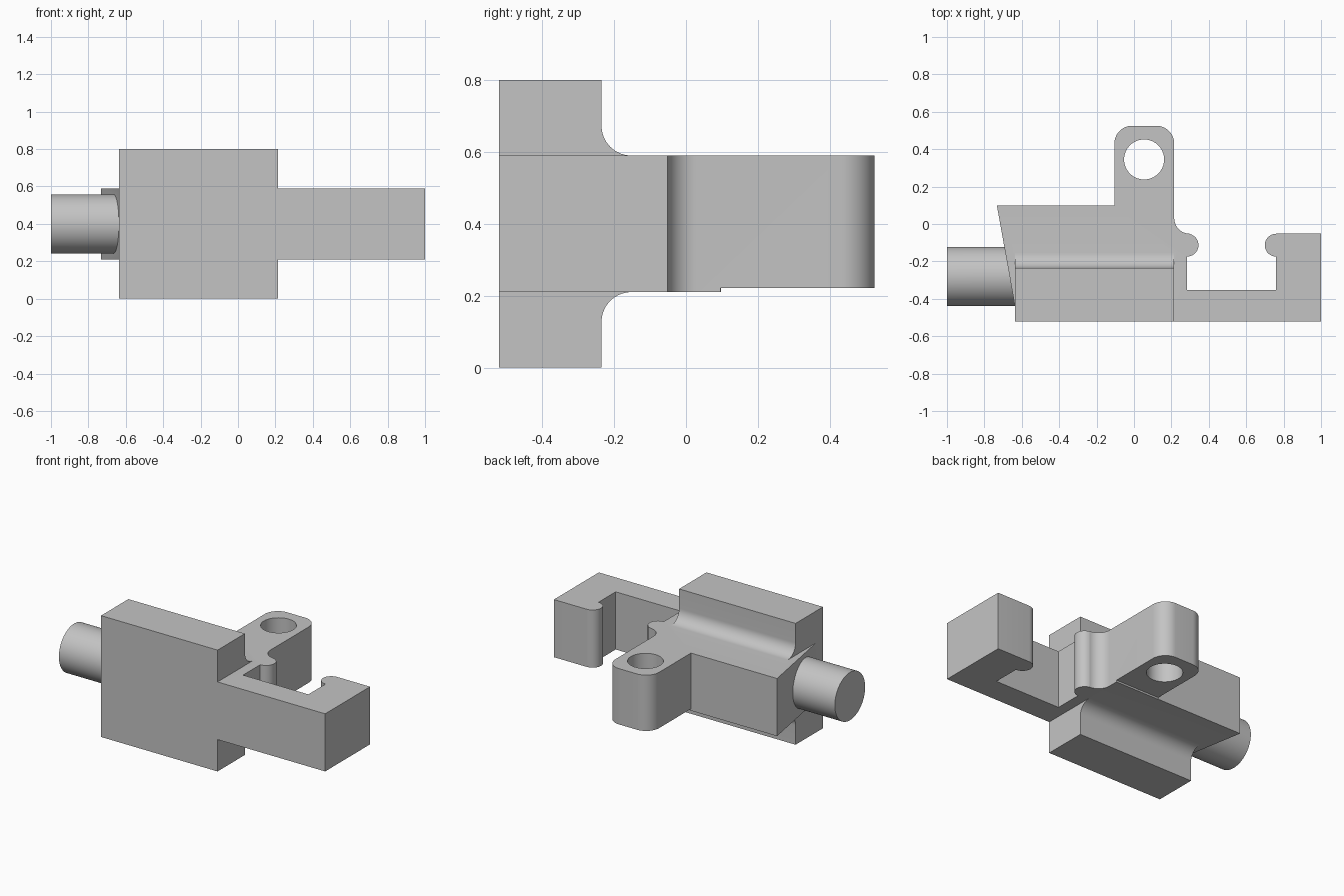
import bpy, bmesh, math
from mathutils import Matrix, Vector

if "Cube" in bpy.data.objects:
    bpy.data.objects.remove(bpy.data.objects["Cube"])

grey = bpy.data.materials.new("light grey")
grey.diffuse_color = (0.55, 0.55, 0.55, 1)
grey.use_nodes = True
grey.node_tree.nodes["Principled BSDF"].inputs["Base Color"].default_value = grey.diffuse_color


def arc(cx, cy, r, a0, a1, n=14):
    """Points on an arc, angles in degrees."""
    return [(cx + r * math.cos(math.radians(a0 + (a1 - a0) * i / n)),
             cy + r * math.sin(math.radians(a0 + (a1 - a0) * i / n))) for i in range(n + 1)]


def prism(name, pts, to3d, depth):
    """Extrude a closed 2D profile; to3d places each point, depth is the extrusion vector."""
    bm = bmesh.new()
    face = bm.faces.new([bm.verts.new(to3d(a, b)) for a, b in pts])
    ext = bmesh.ops.extrude_face_region(bm, geom=[face])
    bmesh.ops.translate(bm, vec=Vector(depth),
                        verts=[g for g in ext["geom"] if isinstance(g, bmesh.types.BMVert)])
    bmesh.ops.recalc_face_normals(bm, faces=bm.faces[:])
    mesh = bpy.data.meshes.new(name)
    bm.to_mesh(mesh)
    bm.free()
    mesh.materials.append(grey)
    ob = bpy.data.objects.new(name, mesh)
    bpy.context.collection.objects.link(ob)
    return ob


def combine(target, other, operation):
    """Apply an exact boolean and remove the helper."""
    bpy.context.view_layer.objects.active = target
    mod = target.modifiers.new("bool", 'BOOLEAN')
    mod.operation, mod.solver, mod.object = operation, 'EXACT', other
    bpy.ops.object.modifier_apply(modifier=mod.name)
    bpy.data.objects.remove(other)


# Body outline from above: slanted end, lug, and open slot with rounded lips
outline = [(-0.622, -0.52), (1, -0.52), (1, -0.052)]
outline += arc(0.76, -0.113, 0.061, 90, 270)
outline += [(0.76, -0.353), (0.284, -0.353)]
outline += arc(0.284, -0.113, 0.061, -90, 80)
outline += arc(0.298, 0.031, 0.083, 270, 180)
outline += arc(0.12, 0.43, 0.095, 0, 90)
outline += arc(-0.01, 0.43, 0.095, 90, 180)
outline += [(-0.105, 0.098), (-0.733, 0.098)]
body = prism("bracket_body", outline, lambda x, y: (x, y, 0.21), (0, 0, 0.38))

# Lug: slightly raised underside and a through hole
slab = [(-0.3, 0.096), (0.4, 0.096), (0.4, 0.7), (-0.3, 0.7)]
slab[0] = (-0.105, 0.096)
slab[3] = (-0.105, 0.7)
combine(body, prism("lug_step_cutter", slab, lambda x, y: (x, y, 0.1), (0, 0, 0.122)), 'DIFFERENCE')
hole = arc(0.054, 0.345, 0.107, 0, 360, 64)[:-1]
combine(body, prism("hole_cutter", hole, lambda x, y: (x, y, 0.0), (0, 0, 1)), 'DIFFERENCE')

# Tall front plate with concave fillets above and below the body
upper = [(-0.52, 0.8), (-0.235, 0.8)] + arc(-0.152, 0.673, 0.083, 180, 270)
lower = [(y, 0.8 - z) for y, z in reversed(upper)]
combine(body, prism("front_plate", upper + lower,
                    lambda y, z: (-0.635, y, z), (0.85, 0, 0)), 'UNION')

# Round pin on the slanted end
pin = arc(-0.28, 0.4, 0.158, 0, 360, 64)[:-1]
combine(body, prism("pin", pin, lambda y, z: (-1, y, z), (0.6, 0, 0)), 'UNION')

# Smooth curves, keep edges sharp
bpy.ops.object.select_all(action='DESELECT')
body.select_set(True)
bpy.context.view_layer.objects.active = body
bpy.ops.object.shade_smooth_by_angle(angle=math.radians(30))
